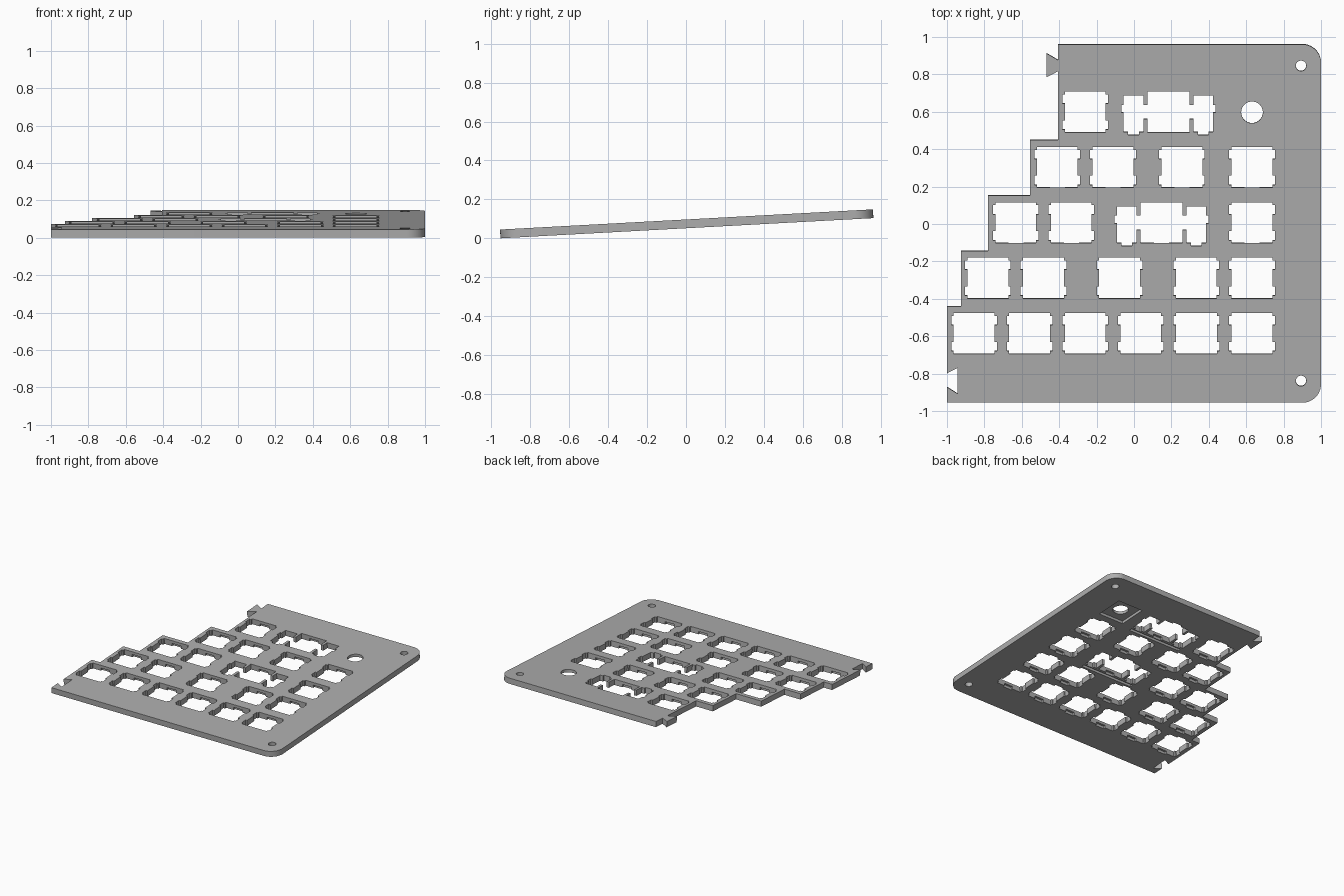
import bpy
import bmesh
from math import sin, cos, pi, radians
from mathutils import Matrix

if "Cube" in bpy.data.objects:
    bpy.data.objects.remove(bpy.data.objects["Cube"])

THICK = 0.045
ANGLE = radians(3.1)
PITCH = 0.2965
TILT = Matrix.Translation((0, 0.0024, 0.957 * sin(ANGLE))) @ Matrix.Rotation(ANGLE, 4, "X")

grey = bpy.data.materials.new("plate grey")
grey.use_nodes = True
grey.diffuse_color = (0.42, 0.42, 0.42, 1)
grey.node_tree.nodes["Principled BSDF"].inputs["Base Color"].default_value = (0.42, 0.42, 0.42, 1)


def arc(cx, cy, r, start, end, steps):
    return [(cx + r * cos(start + (end - start) * i / steps),
             cy + r * sin(start + (end - start) * i / steps)) for i in range(steps + 1)]


def circle(cx, cy, r):
    return arc(cx, cy, r, 0, 2 * pi, 40)[:-1]


def box(cx, cy, hx, hy):
    return [(cx - hx, cy - hy), (cx + hx, cy - hy), (cx + hx, cy + hy), (cx - hx, cy + hy)]


def shift(points, cx, cy):
    return [(x + cx, y + cy) for x, y in points]


def mirrored(half):
    # Right half listed bottom to top, closed by its mirror image
    return half + [(-x, y) for x, y in reversed(half)]


def prisms(name, outlines, z0, z1):
    bm = bmesh.new()
    for pts in outlines:
        low = [bm.verts.new((x, y, z0)) for x, y in pts]
        high = [bm.verts.new((x, y, z1)) for x, y in pts]
        bm.faces.new(low)
        bm.faces.new(high)
        for i in range(len(pts)):
            j = (i + 1) % len(pts)
            bm.faces.new((low[i], low[j], high[j], high[i]))
    bmesh.ops.recalc_face_normals(bm, faces=bm.faces)
    bm.transform(TILT)
    mesh = bpy.data.meshes.new(name)
    bm.to_mesh(mesh)
    bm.free()
    mesh.materials.append(grey)
    obj = bpy.data.objects.new(name, mesh)
    bpy.context.collection.objects.link(obj)
    return obj


# Stepped plate outline with rounded right corners, dovetail tab and socket
outline = [(-1, -0.957)]
outline += arc(0.9, -0.857, 0.1, -pi / 2, 0, 10)
outline += arc(0.9, 0.862, 0.1, 0, pi / 2, 10)
outline += [(-0.405, 0.962), (-0.405, 0.877), (-0.468, 0.914), (-0.468, 0.786), (-0.405, 0.818)]
steps = [-0.405, -0.555, -0.78, -0.925, -1]
for i in range(4):
    y = 0.449 - i * PITCH
    outline += [(steps[i], y), (steps[i + 1], y)]
outline += [(-1, -0.8), (-0.943, -0.77), (-0.943, -0.909), (-1, -0.873)]
plate = prisms("switch_plate", [outline], 0, THICK)

# Switch opening: square with two side notches per side
S, W = 0.109, 0.122
key_hole = mirrored([(S, -S), (S, -0.094), (W, -0.094), (W, -0.045), (S, -0.045),
                     (S, 0.045), (W, 0.045), (W, 0.094), (S, 0.094), (S, S)])

# Wide-key opening: switch square joined to a stabiliser slot on each side
wide_hole = mirrored([(0.112, -S), (0.112, -0.038), (0.133, -0.038), (0.133, -0.108),
                      (0.157, -0.108), (0.157, -0.124), (0.215, -0.124), (0.215, -0.108),
                      (0.239, -0.108), (0.239, -0.003), (0.252, -0.003), (0.252, 0.038),
                      (0.239, 0.038), (0.239, 0.087), (0.133, 0.087), (0.133, 0.038),
                      (0.112, 0.038), (0.112, S)])

rows = [
    [-0.855, -0.558, -0.261, 0.036, 0.334, 0.631],
    [-0.781, -0.484, -0.077, 0.333, 0.631],
    [-0.632, -0.335, 0.631],
    [-0.41, -0.112, 0.256, 0.631],
    [-0.261],
]
wide_keys = {2: 0.147, 4: 0.184}

through, recesses = [], []
for i, row in enumerate(rows):
    y = -0.586 + i * PITCH
    for x in row:
        through.append(shift(key_hole, x, y))
        # Clip pockets under the front and back lips
        recesses.append(box(x, y, 0.04, 0.125))
    if i in wide_keys:
        x = wide_keys[i]
        through.append(shift(wide_hole, x, y))
        recesses.append(box(x, y, 0.04, 0.125))
        # Wire groove on the underside
        recesses.append(box(x, y - 0.142, 0.235, 0.012))

# Knob opening with square pocket below, and two screw holes
knob = (0.631, 0.598)
through.append(circle(*knob, 0.058))
recesses.append(box(*knob, 0.112, 0.112))
through += [circle(0.893, y, 0.028) for y in (-0.84, 0.847)]

bpy.context.view_layer.objects.active = plate
for name, outlines, z0, z1 in (("opening_cutter", through, -0.1, 0.15),
                               ("pocket_cutter", recesses, -0.1, 0.022)):
    cutter = prisms(name, outlines, z0, z1)
    cutter.hide_render = True
    mod = plate.modifiers.new(name, "BOOLEAN")
    mod.operation = "DIFFERENCE"
    mod.solver = "EXACT"
    mod.object = cutter
    bpy.ops.object.modifier_apply(modifier=mod.name)
    bpy.data.objects.remove(cutter)

bpy.ops.object.select_all(action="DESELECT")
plate.select_set(True)
bpy.ops.object.shade_smooth_by_angle(angle=radians(30))
